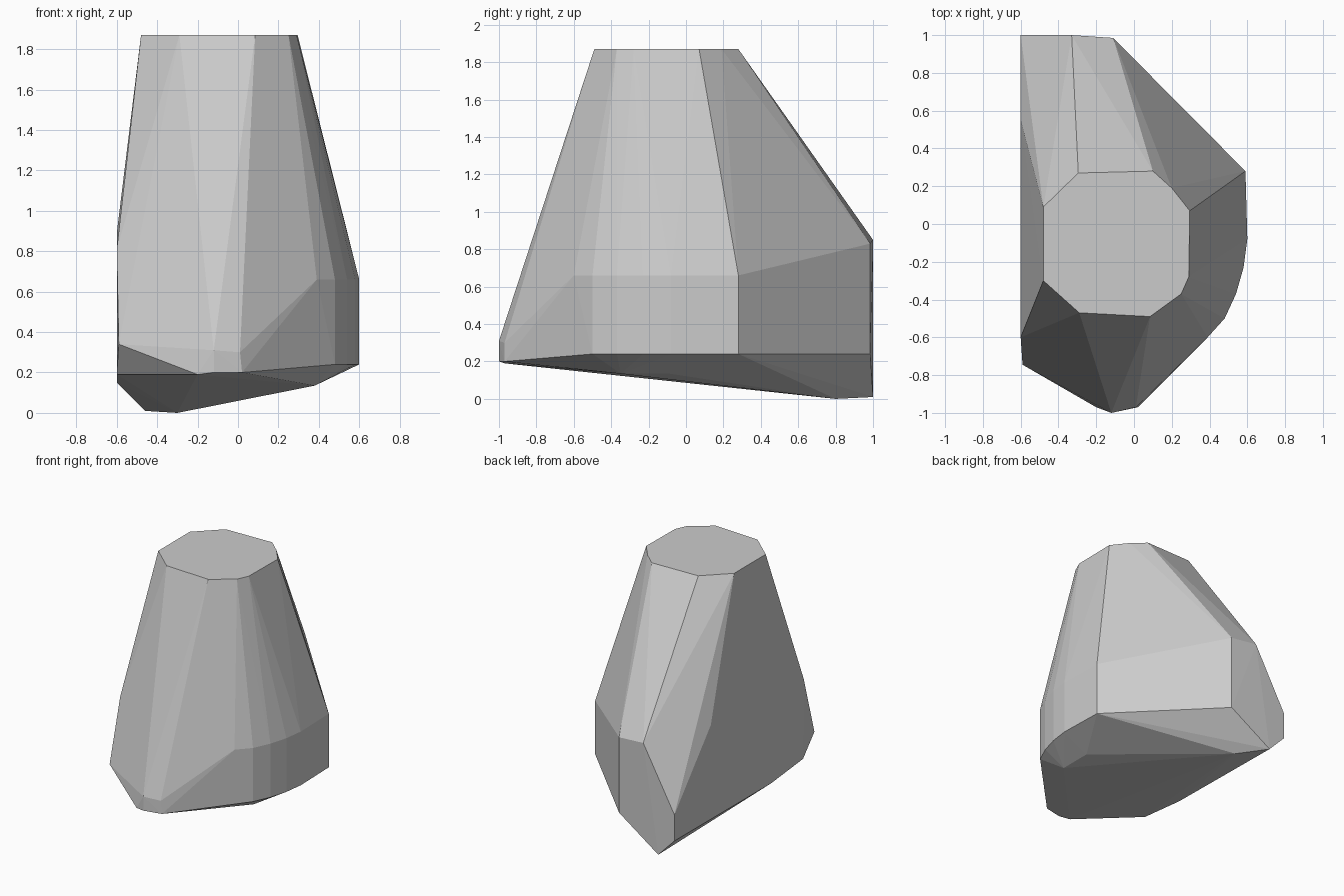
import bpy
import bmesh
import math

# Remove the default object if the scene has it
default_cube = bpy.data.objects.get("Cube")
if default_cube:
    bpy.data.objects.remove(default_cube, do_unlink=True)


def make_material(name, colour):
    material = bpy.data.materials.new(name)
    material.use_nodes = True
    material.diffuse_color = colour
    shader = material.node_tree.nodes["Principled BSDF"]
    shader.inputs["Base Color"].default_value = colour
    return material


def ring(outline, height):
    """Place a flat outline at one height."""
    return [(x, y, height) for x, y in outline]


def build_hull(name, corners, material):
    """Wrap the corners in a convex skin of flat facets."""
    bm = bmesh.new()
    for corner in corners:
        bm.verts.new(corner)
    hull = bmesh.ops.convex_hull(bm, input=bm.verts[:], use_existing_faces=False)
    leftovers = set(hull["geom_interior"]) | set(hull["geom_unused"])
    loose = [item for item in leftovers if isinstance(item, bmesh.types.BMVert)]
    bmesh.ops.delete(bm, geom=loose, context='VERTS')
    bmesh.ops.dissolve_limit(bm, angle_limit=math.radians(0.5),
                             verts=bm.verts[:], edges=bm.edges[:])
    bmesh.ops.recalc_face_normals(bm, faces=bm.faces[:])
    mesh = bpy.data.meshes.new(name)
    bm.to_mesh(mesh)
    bm.free()
    mesh.materials.append(material)
    block = bpy.data.objects.new(name, mesh)
    bpy.context.collection.objects.link(block)
    return block


# Flat top rim
top_rim = ring([(-.48, .09), (-.295, .27), (.1, .28), (.2, .19), (.295, .07),
                (.29, -.28), (.25, -.37), (.085, -.49), (-.29, -.47),
                (-.48, -.3)], 1.87)

# Upright curved wall on the left side, between two heights
curved_wall = [(.59, .28), (.6, -.08), (.58, -.23), (.54, -.37), (.48, -.5)]
wall_top = ring(curved_wall + [(.39, -.6)], .66)
wall_base = ring(curved_wall, .24)

# Rear ridge and the slanted rear corner
rear = [(-.33, 1, .85), (-.11, .985, .83), (-.11, .985, .24),
        (-.6, 1, .36), (-.6, 1, .155), (-.46, 1, .01)]

# Flat wall on the right side
flat_wall = [(-.6, .55, .89), (-.6, -.6, .81), (-.59, -.745, .34),
             (-.6, -.59, .19), (-.6, -.2, .15)]

# Blunt nose at the front
nose = [(-.2, -.97, .19), (-.12, -1, .2), (-.12, -1, .31),
        (.01, -.97, .3), (.02, -.97, .2)]

# Sloping underside
underside = [(-.3, .8, 0), (.38, -.09, .135), (.38, -.35, .135)]

grey = make_material("stone grey", (.6, .6, .6, 1))
build_hull("faceted_block",
           top_rim + wall_top + wall_base + rear + flat_wall + nose + underside,
           grey)
